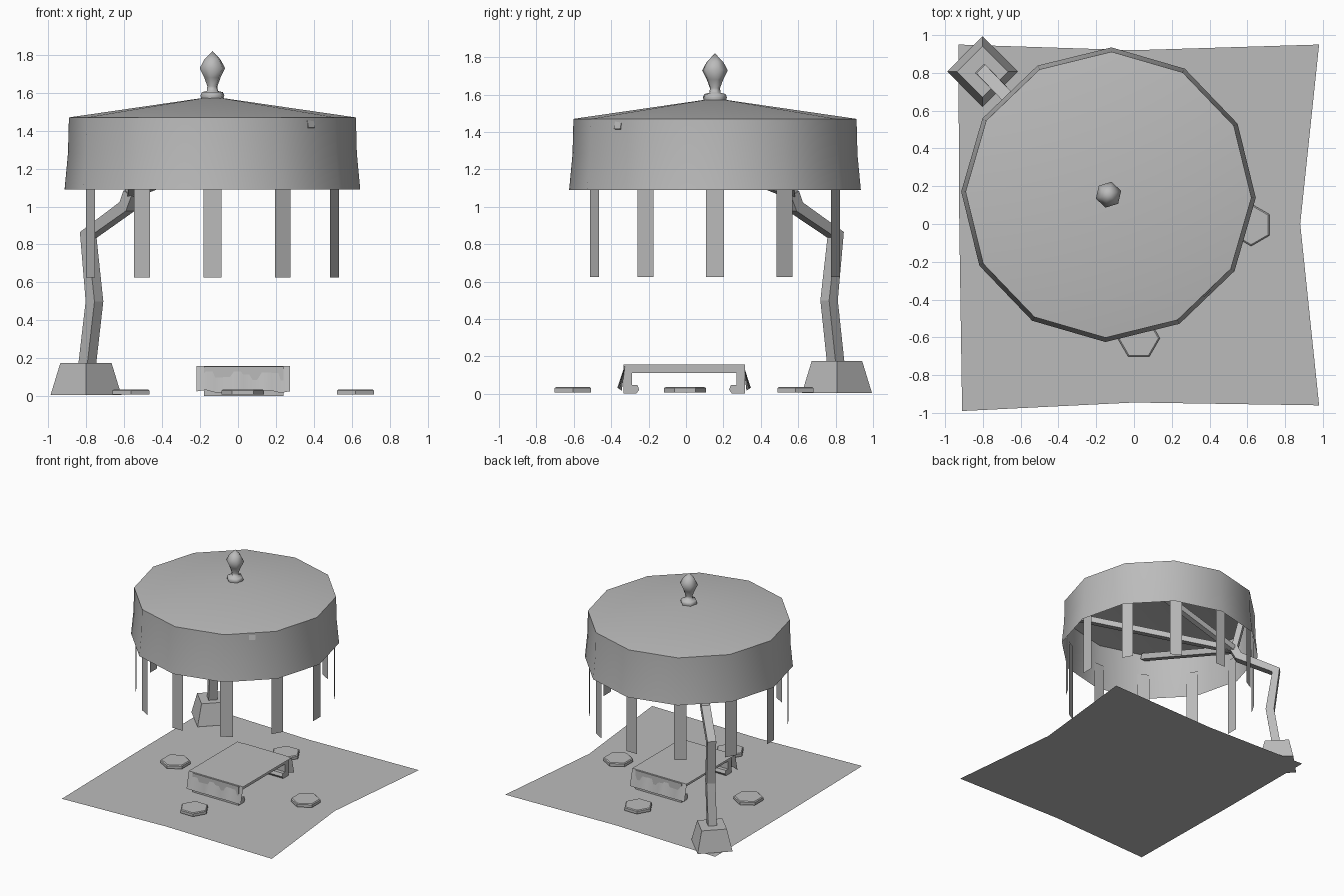
import bpy, bmesh, math
from mathutils import Vector, Matrix

if "Cube" in bpy.data.objects:
    bpy.data.objects.remove(bpy.data.objects["Cube"])

grey = bpy.data.materials.new("plain_grey")
grey.use_nodes = True
COLOUR = (0.5, 0.5, 0.5, 1)
grey.diffuse_color = COLOUR
grey.node_tree.nodes["Principled BSDF"].inputs["Base Color"].default_value = COLOUR

CX, CY = -0.135, 0.155       # canopy axis
JOINT = Vector((-0.56, 0.56, 1.07))


def finish(name, bm, smooth=None, recalc=True):
    if recalc:
        bmesh.ops.recalc_face_normals(bm, faces=bm.faces[:])
    mesh = bpy.data.meshes.new(name)
    bm.to_mesh(mesh)
    bm.free()
    mesh.materials.append(grey)
    ob = bpy.data.objects.new(name, mesh)
    bpy.context.collection.objects.link(ob)
    if smooth:
        bpy.ops.object.select_all(action='DESELECT')
        ob.select_set(True)
        bpy.context.view_layer.objects.active = ob
        bpy.ops.object.shade_smooth_by_angle(angle=math.radians(smooth))
    return ob


def lathe(name, profile, sides, centre, turn=0, smooth=None, cap_bottom=True, cap_top=True):
    """Stack polygon rings of (radius, z); a zero radius makes a point."""
    bm = bmesh.new()
    rings = []
    for r, z in profile:
        n = sides if r > 0 else 1
        rings.append([bm.verts.new((centre[0] + r * math.cos(turn + math.tau * i / sides),
                                    centre[1] + r * math.sin(turn + math.tau * i / sides), z))
                      for i in range(n)])
    for a, b in zip(rings, rings[1:]):
        for i in range(sides):
            j = (i + 1) % sides
            if len(b) == 1:
                bm.faces.new((a[i], a[j], b[0]))
            else:
                bm.faces.new((a[i], a[j], b[j], b[i]))
    if cap_bottom:
        bm.faces.new(rings[0][::-1])
    if cap_top and len(rings[-1]) > 1:
        bm.faces.new(rings[-1])
    return finish(name, bm, smooth, recalc=cap_bottom)


def beam(name, path, half, side):
    """Sweep a square section along a path; side is the fixed sideways axis."""
    bm = bmesh.new()
    pts = [Vector(p) for p in path]
    rings = []
    for i, p in enumerate(pts):
        ahead = (pts[min(i + 1, len(pts) - 1)] - p).normalized()
        back = (p - pts[max(i - 1, 0)]).normalized()
        up = side.cross(ahead + back).normalized()
        rings.append([bm.verts.new(p + side * half * s + up * half * t)
                      for s, t in ((1, 1), (-1, 1), (-1, -1), (1, -1))])
    for a, b in zip(rings, rings[1:]):
        for i in range(4):
            bm.faces.new((a[i], a[(i + 1) % 4], b[(i + 1) % 4], b[i]))
    bm.faces.new(rings[0])
    bm.faces.new(rings[-1])
    return finish(name, bm)


# Ground sheet with slightly pulled-in edges
bm = bmesh.new()
outline = [(-0.91, -0.99), (0, -0.945), (0.98, -0.96), (0.88, 0),
           (0.98, 0.95), (0, 0.92), (-0.93, 0.95), (-0.925, 0)]
rim = [bm.verts.new((x, y, 0)) for x, y in outline]
middle = bm.verts.new((0, 0, 0))
for i in range(8):
    bm.faces.new((rim[i], rim[(i + 1) % 8], middle))
finish("ground_sheet", bm, recalc=False)

# Canopy: open skirt and shallow roof
lathe("canopy", [(0.78, 1.09), (0.762, 1.28), (0.757, 1.47), (0, 1.58)], 12, (CX, CY),
      math.radians(-1.2), 35, cap_bottom=False)

# Hanging strips around the rim
for i in range(12):
    bm = bmesh.new()
    turn = Matrix.Translation((CX, CY, 0)) @ Matrix.Rotation(i * math.tau / 12, 4, 'Z')
    bm.faces.new([bm.verts.new(turn @ Vector((0.743, y, z)))
                  for y, z in ((-0.048, 0.625), (0.048, 0.625), (0.048, 1.29), (-0.048, 1.29))])
    finish(f"hanging_strip_{i + 1}", bm, recalc=False)

# Finial
lathe("finial", [(0.058, 1.56), (0.066, 1.585), (0.058, 1.603), (0.03, 1.61), (0.028, 1.635),
                 (0.045, 1.68), (0.07, 1.73), (0.045, 1.775), (0, 1.82)],
      6, (CX, CY), math.radians(17), 70)

# Weighted base and bent pole
lathe("pole_base", [(0.187, 0.005), (0.135, 0.175)], 4, (-0.802, 0.807))
cross = Vector((1, 1, 0)).normalized()
beam("bent_pole", [(-0.795, 0.8, 0.17), (-0.757, 0.765, 0.5), (-0.79, 0.8, 0.85),
                   (-0.585, 0.585, 1.0), JOINT], 0.033, cross)

# Canopy struts fanning from the pole head
for i, end in enumerate([(0.5, 0.51, 1.44), (0.385, -0.365, 1.44),
                         (-0.5, -0.48, 1.44), (-0.62, 0.63, 1.45)]):
    way = Vector(end) - JOINT
    beam(f"canopy_strut_{i + 1}", [JOINT, end], 0.024,
         way.cross(Vector((0, 0, 1))).normalized())

# Low table: arched board with inward-hooked feet
half_profile = [(0.325, 0.16), (0.325, 0.005), (0.255, 0.005), (0.24, 0.025), (0.25, 0.05),
                (0.28, 0.05), (0.28, 0.115)]
section = half_profile + [(-y, z) for y, z in reversed(half_profile)]
bm = bmesh.new()
face = bm.faces.new([bm.verts.new((-0.18, y - 0.01, z - 0.003)) for y, z in section])
new = bmesh.ops.extrude_face_region(bm, geom=[face])
bmesh.ops.translate(bm, vec=(0.42, 0, 0),
                    verts=[v for v in new["geom"] if isinstance(v, bmesh.types.BMVert)])
finish("table_frame", bm)

# Cloth over the table with rippled drops
STEPS = 10
bm = bmesh.new()
rows = []
for i in range(STEPS + 1):
    x = -0.22 + 0.495 * i / STEPS
    wave = math.sin(i * 1.9)
    drop = 0.345 + 0.012 * wave
    low = 0.025 + 0.008 * wave
    rows.append([bm.verts.new((x, y - 0.01, z)) for y, z in
                 ((-drop, low), (-0.315, 0.16), (0.315, 0.16), (drop, low))])
for a, b in zip(rows, rows[1:]):
    for k in range(3):
        bm.faces.new((a[k], b[k], b[k + 1], a[k + 1]))
finish("table_cloth", bm, 30, recalc=False)

# Hexagonal seat pads, one on each side of the table
for i, (x, y) in enumerate([(0.62, -0.005), (0.025, 0.585), (-0.565, -0.005), (0.025, -0.605)]):
    lathe(f"seat_pad_{i + 1}", [(0.112, 0.008), (0.112, 0.03), (0.104, 0.036)], 6, (x, y),
          math.pi / 2 * (i + 1))
